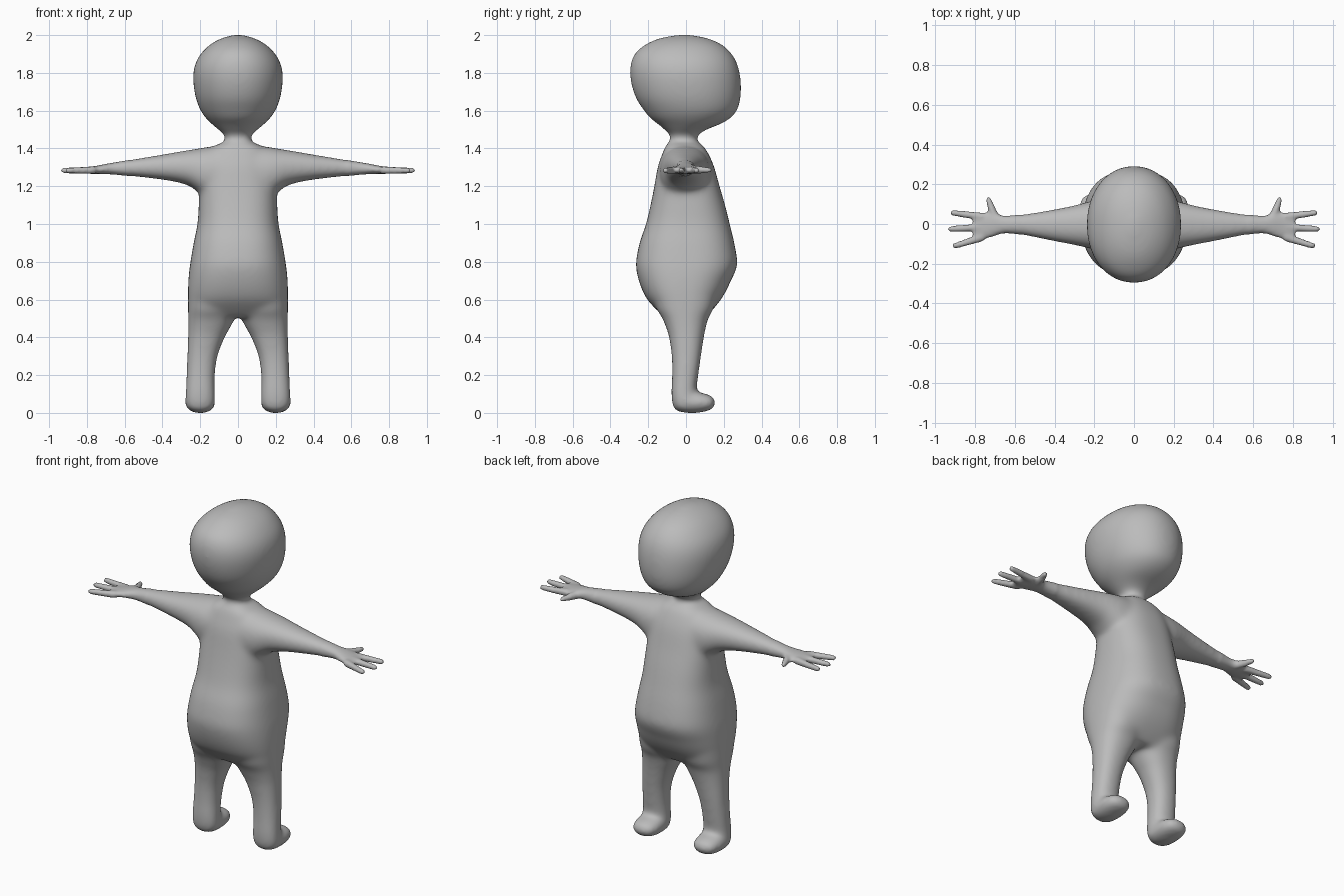
import bpy, bmesh, math
from mathutils import Vector

bm = bmesh.new()


def spline(rows, steps=5):
    """Catmull-Rom through the section rows."""
    out = []
    for i in range(len(rows) - 1):
        p = [rows[max(0, min(len(rows) - 1, i + k))] for k in (-1, 0, 1, 2)]
        for s in range(steps):
            t = s / steps
            out.append([0.5 * (2 * b + (c - a) * t + (2 * a - 5 * b + 4 * c - d) * t * t
                               + (3 * b - a - 3 * c + d) * t ** 3) for a, b, c, d in zip(*p)])
    return out + [rows[-1]]


def loft(rows, place, power=2.0, n=40):
    """Rows are (position, a_min, a_max, b_min, b_max); place maps (pos, a, b) to xyz."""
    rings = []
    for pos, a0, a1, b0, b1 in spline(rows):
        ring = []
        for k in range(n):
            t = 2 * math.pi * k / n
            c, s = math.cos(t), math.sin(t)
            a = (a0 + a1) / 2 + (a1 - a0) / 2 * math.copysign(abs(c) ** (2 / power), c)
            b = (b0 + b1) / 2 + (b1 - b0) / 2 * math.copysign(abs(s) ** (2 / power), s)
            ring.append(bm.verts.new(place(pos, a, b)))
        rings.append(ring)
    faces = [bm.faces.new(rings[0]), bm.faces.new(rings[-1])]
    for r, q in zip(rings, rings[1:]):
        for k in range(n):
            faces.append(bm.faces.new((r[k], r[(k + 1) % n], q[(k + 1) % n], q[k])))
    bmesh.ops.recalc_face_normals(bm, faces=faces)


def finger(p, q, r0, r1):
    """Tapered tube with a rounded tip."""
    p, q = Vector(p), Vector(q)
    d = (q - p).normalized()
    side, L = Vector((0, 0, 1)).cross(d), (q - p).length
    rows = [(t, -r, r, -r, r) for t, r in
            ((0, r0), (L * 0.5, (r0 + r1) / 2), (L - r1, r1), (L - r1 * 0.4, r1 * 0.8), (L, r1 * 0.25))]
    loft(rows, lambda t, a, b: p + d * t + side * a + Vector((0, 0, b)), n=16)


upright = lambda z, x, y: (x, y, z)


def symmetric(rows):
    return [(z, -w, w, y0, y1) for z, w, y0, y1 in rows]


# head: z, half width, back, front
loft(symmetric([
    (1.40, .09, -.10, .08), (1.44, .07, -.085, .06), (1.47, .073, -.085, .065),
    (1.50, .105, -.115, .11), (1.53, .14, -.15, .185), (1.56, .17, -.19, .235),
    (1.60, .198, -.222, .27), (1.66, .222, -.262, .288), (1.73, .235, -.287, .292),
    (1.80, .237, -.297, .285), (1.86, .222, -.29, .267), (1.91, .19, -.265, .235),
    (1.95, .148, -.215, .19), (1.98, .095, -.15, .125), (1.997, .04, -.07, .05),
    (2.003, .008, -.02, .0)]), upright, 2.1)

# torso
loft(symmetric([
    (1.435, .07, -.09, .06), (1.41, .13, -.11, .095), (1.36, .17, -.13, .125), (1.30, .19, -.15, .15),
    (1.20, .203, -.168, .178), (1.10, .208, -.188, .207), (1.00, .215, -.212, .232),
    (.90, .235, -.246, .256), (.80, .252, -.265, .272), (.75, .259, -.262, .262),
    (.70, .263, -.25, .238), (.65, .265, -.232, .215), (.60, .265, -.205, .185),
    (.55, .262, -.16, .145), (.505, .24, -.11, .10)]), upright, 2.5)

for side in (1, -1):
    # leg
    loft([(z, side * a, side * b, y0, y1) for z, a, b, y0, y1 in [
        (.62, .01, .265, -.17, .16), (.55, .01, .265, -.155, .145), (.50, .018, .264, -.125, .118),
        (.45, .042, .264, -.105, .105), (.40, .07, .265, -.09, .095), (.30, .108, .269, -.076, .08),
        (.20, .122, .273, -.074, .066), (.12, .122, .277, -.078, .055), (.06, .121, .279, -.075, .05),
        (.025, .13, .27, -.062, .05), (.004, .16, .24, -.03, .04)]], upright, 2.3)
    # foot
    loft([(y, side * a, side * b, z0, z1) for y, a, b, z0, z1 in [
        (-.07, .165, .235, .03, .08), (-.055, .14, .26, .012, .10), (-.02, .123, .277, .002, .11),
        (.04, .12, .28, -.002, .114), (.09, .122, .278, .004, .105), (.13, .135, .265, .014, .094),
        (.148, .155, .245, .028, .08), (.155, .18, .22, .045, .065)]],
         lambda y, x, z: (x, y, z), 2.2)
    # arm and palm
    loft([(side * x, y0, y1, z0, z1) for x, y0, y1, z0, z1 in [
        (.10, -.14, .13, 1.12, 1.415), (.17, -.135, .125, 1.14, 1.407), (.22, -.125, .115, 1.175, 1.398),
        (.26, -.115, .105, 1.202, 1.392), (.32, -.103, .09, 1.22, 1.382), (.40, -.088, .075, 1.234, 1.368),
        (.50, -.068, .058, 1.246, 1.352), (.60, -.05, .045, 1.256, 1.335), (.66, -.048, .042, 1.262, 1.325),
        (.70, -.06, .056, 1.264, 1.318), (.75, -.076, .058, 1.266, 1.308), (.79, -.088, .056, 1.268, 1.302),
        (.81, -.085, .048, 1.272, 1.298)]], lambda x, y, z: (x, y, z), 2.2)
    # three fingers and a thumb
    for p, q in (((.76, .036), (.926, .058)), ((.76, -.016), (.938, -.026)),
                 ((.76, -.066), (.914, -.114))):
        finger((side * p[0], p[1], 1.285), (side * q[0], q[1], 1.283), .021, .0145)
    finger((side * .70, .03, 1.288), (side * .738, .137, 1.285), .024, .0135)

mesh = bpy.data.meshes.new("figure_body")
bm.to_mesh(mesh)
bm.free()
body = bpy.data.objects.new("figure_body", mesh)
bpy.context.collection.objects.link(body)
bpy.context.view_layer.objects.active = body
body.select_set(True)

# fuse every part into one skin
rem = body.modifiers.new("fuse", 'REMESH')
rem.mode = 'VOXEL'
rem.voxel_size = 0.009
bpy.ops.object.modifier_apply(modifier=rem.name)

# blend the joins, keeping the hands crisp
bm = bmesh.new()
bm.from_mesh(body.data)
core = [v for v in bm.verts if abs(v.co.x) < 0.58]
for _ in range(22):
    bmesh.ops.smooth_vert(bm, verts=core, factor=0.5, use_axis_x=True, use_axis_y=True, use_axis_z=True)
for _ in range(2):
    bmesh.ops.smooth_vert(bm, verts=bm.verts[:], factor=0.5, use_axis_x=True, use_axis_y=True, use_axis_z=True)
bm.to_mesh(body.data)
bm.free()

grey = bpy.data.materials.new("plain grey")
grey.diffuse_color = (0.5, 0.5, 0.5, 1)
body.data.materials.clear()
body.data.materials.append(grey)
bpy.ops.object.shade_smooth()
